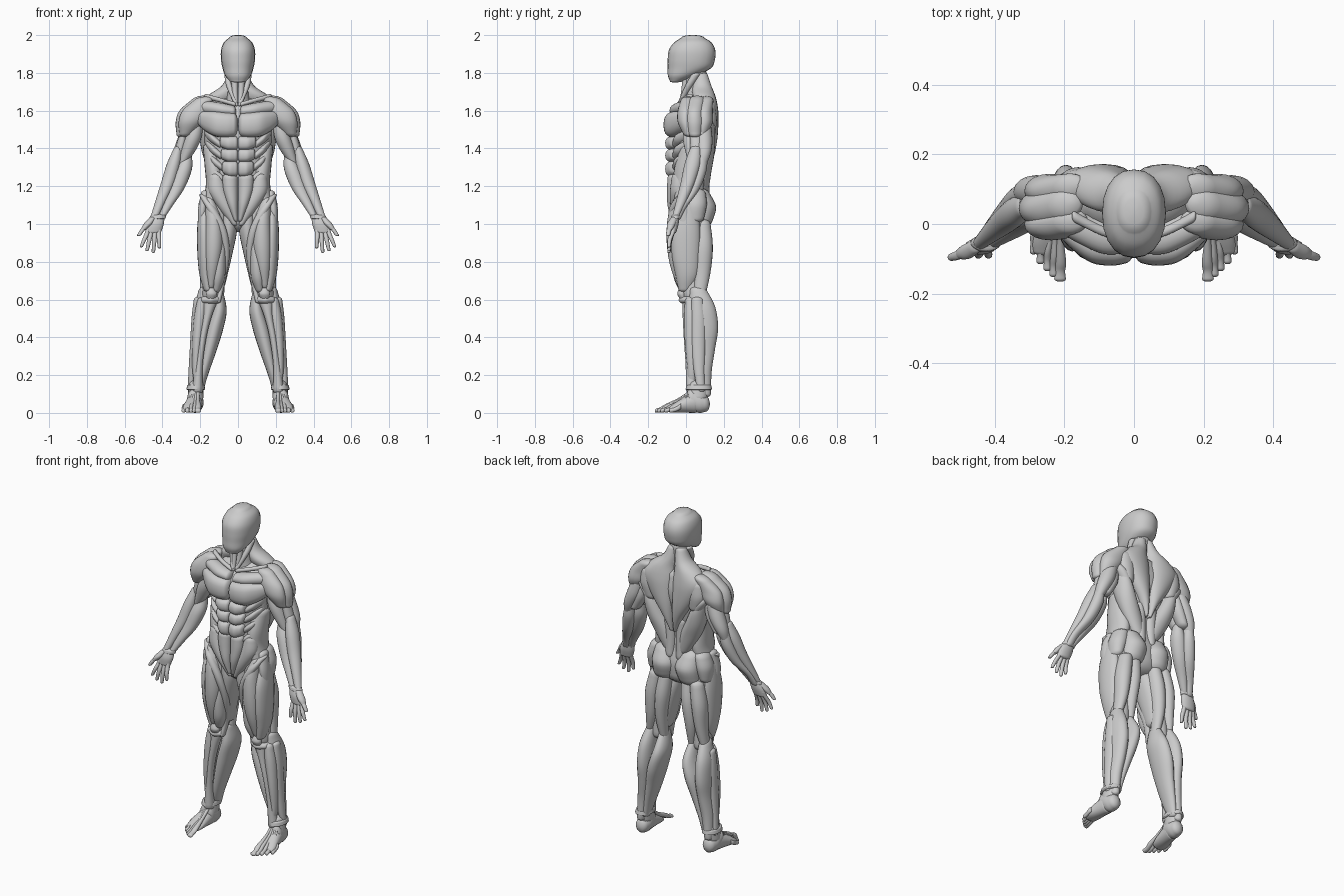
import bpy, bmesh, math
from mathutils import Vector

SIDES, STEPS = 20, 5


def spline(pts):
    """Smooth Catmull-Rom interpolation of station tuples."""
    out = []
    for i in range(len(pts) - 1):
        p = [pts[max(i - 1, 0)], pts[i], pts[i + 1], pts[min(i + 2, len(pts) - 1)]]
        for s in range(STEPS):
            t = s / STEPS
            out.append([0.5 * (2 * b + (c - a) * t + (2 * a - 5 * b + 4 * c - d) * t * t
                        + (3 * b - a - 3 * c + d) * t ** 3) for a, b, c, d in zip(*p)])
    return out + [list(pts[-1])]


def loft(name, pts, axis='z', mirror=True, cap=0.7, power=1.0):
    """Closed body through stations (x, y, z, half width, half depth); rings lie across the axis."""
    st = spline(pts)

    def cap_rings(end, inner):
        d = (Vector(end[:3]) - Vector(inner[:3])).normalized()
        r = cap * min(end[3], end[4])
        rings = []
        for k in (1, 2, 3):
            a = k * math.pi / 6.6
            rings.append(list(Vector(end[:3]) + d * r * math.sin(a))
                         + [end[3] * math.cos(a), end[4] * math.cos(a)])
        return rings

    st = cap_rings(st[0], st[1])[::-1] + st + cap_rings(st[-1], st[-2])
    bm = bmesh.new()
    rings = []
    for x, y, z, a, b in st:
        ring = []
        for k in range(SIDES):
            t = 2 * math.pi * k / SIDES
            c, s = math.cos(t), math.sin(t)
            u = a * math.copysign(abs(c) ** power, c)
            v = b * math.copysign(abs(s) ** power, s)
            off = {'x': (0, u, v), 'y': (u, 0, v), 'z': (u, v, 0)}[axis]
            ring.append(bm.verts.new((x + off[0], y + off[1], z + off[2])))
        rings.append(ring)
    for r, q in zip(rings, rings[1:]):
        for k in range(SIDES):
            n = (k + 1) % SIDES
            bm.faces.new((r[k], r[n], q[n], q[k]))
    bm.faces.new(rings[0])
    bm.faces.new(rings[-1])
    bmesh.ops.recalc_face_normals(bm, faces=bm.faces)
    me = bpy.data.meshes.new(name)
    bm.to_mesh(me)
    bm.free()
    for f in me.polygons:
        f.use_smooth = True
    ob = bpy.data.objects.new(name, me)
    bpy.context.collection.objects.link(ob)
    if mirror:
        ob.modifiers.new("Mirror", 'MIRROR').use_clip = False
    return ob


# Head, neck and inner trunk
loft("head", [(0, -.05, 1.757, .045, .035), (0, -.02, 1.785, .068, .076), (0, .018, 1.825, .082, .115),
              (0, .028, 1.87, .09, .125), (0, .032, 1.92, .09, .123), (0, .036, 1.96, .076, .1),
              (0, .036, 1.985, .048, .062)], mirror=False, cap=.33, power=.9)
loft("neck", [(0, .06, 1.6, .08, .07), (0, .05, 1.68, .058, .06), (0, .05, 1.8, .056, .06)], mirror=False)
loft("trunk", [(0, .03, 1.02, .13, .09), (0, .03, 1.1, .17, .095), (0, .02, 1.2, .15, .085), (0, .02, 1.3, .15, .085),
               (0, .03, 1.42, .175, .1), (0, .04, 1.54, .18, .11), (0, .06, 1.62, .15, .08)], mirror=False)
loft("side_neck_muscle", [(.056, .05, 1.79, .016, .022), (.045, .015, 1.73, .017, .02), (.014, -.03, 1.645, .011, .012)])
loft("throat_muscle", [(.018, 0, 1.78, .018, .018), (.016, -.01, 1.7, .015, .016), (.01, -.028, 1.63, .01, .012)])
loft("collarbone", [(.02, -.035, 1.635, .014, .012), (.09, -.02, 1.655, .014, .012), (.17, .02, 1.675, .016, .014)], axis='x')

# Chest and abdomen
loft("chest_muscle", [(.02, -.062, 1.525, .05, .062), (.06, -.066, 1.524, .053, .066), (.12, -.058, 1.53, .054, .066),
                      (.175, -.03, 1.545, .045, .052), (.22, .0, 1.565, .03, .03)], axis='x', cap=.4, power=.8)
loft("upper_chest_muscle", [(.025, -.04, 1.597, .045, .03), (.09, -.035, 1.605, .05, .036),
                            (.16, -.01, 1.615, .045, .036), (.21, .01, 1.62, .035, .03)], axis='x', cap=.5)
for i, (z, h, w) in enumerate([(1.428, .036, .095), (1.363, .035, .09), (1.292, .041, .082)]):
    loft(f"abdominal_{i + 1}", [(.012, -.068, z, .035, h), (w * .55, -.07, z, .04, h),
                                (w - .008, -.055, z + .006, .036, h * .8)], axis='x', cap=.4, power=.8)
loft("lower_abdominal", [(.042, -.062, 1.245, .04, .036), (.04, -.064, 1.18, .038, .036),
                         (.028, -.064, 1.1, .027, .034), (.012, -.05, 1.02, .012, .028)])
for i in range(4):
    z = 1.455 - .06 * i
    loft(f"rib_muscle_{i + 1}", [(.1 - .004 * i, -.048, z - .03, .024, .02), (.14 - .004 * i, -.03, z, .032, .024),
                                 (.17 - .006 * i, .01, z + .025, .03, .022)], axis='x')
loft("side_waist_muscle", [(.14, .03, 1.4, .045, .06), (.128, .015, 1.3, .048, .075),
                           (.122, .015, 1.21, .048, .08), (.14, .01, 1.13, .045, .07)])
loft("groin_muscle", [(.115, -.03, 1.25, .04, .045), (.105, -.04, 1.17, .05, .045),
                      (.06, -.045, 1.08, .04, .036), (.02, -.035, 1.0, .018, .03)])

# Back
loft("trapezius", [(.025, .08, 1.79, .03, .035), (.042, .085, 1.73, .046, .05), (.08, .095, 1.68, .08, .06),
                   (.1, .112, 1.63, .1, .055), (.092, .122, 1.57, .09, .05), (.06, .126, 1.47, .058, .042),
                   (.03, .12, 1.38, .028, .034), (.012, .112, 1.3, .01, .02)], cap=.4)
loft("shoulder_blade_muscle", [(.16, .115, 1.62, .05, .04), (.16, .118, 1.55, .055, .045), (.15, .115, 1.48, .04, .04)])
loft("armpit_muscle", [(.225, .09, 1.57, .03, .03), (.19, .11, 1.52, .036, .04), (.155, .115, 1.46, .03, .035)])
loft("broad_back_muscle", [(.18, .075, 1.54, .032, .06), (.158, .085, 1.46, .046, .068), (.13, .09, 1.37, .058, .06),
                           (.09, .09, 1.28, .06, .045), (.045, .09, 1.18, .04, .03)])
loft("spine_muscle", [(.04, .09, 1.36, .035, .035), (.036, .088, 1.25, .035, .036), (.035, .09, 1.14, .03, .036)])
loft("buttock", [(.085, .075, 1.155, .06, .055), (.078, .088, 1.09, .074, .072), (.083, .08, 1.02, .068, .062)])
loft("hip_muscle", [(.145, .05, 1.16, .045, .055), (.16, .05, 1.1, .05, .06), (.17, .045, 1.03, .035, .05)])

# Thigh
loft("thigh_core", [(.115, .02, 1.08, .075, .08), (.12, .025, .92, .075, .085), (.13, .03, .76, .055, .07),
                    (.14, .04, .62, .05, .06)])
loft("front_thigh_muscle", [(.15, -.025, 1.13, .025, .04), (.13, -.045, 1.03, .042, .052), (.128, -.052, .9, .048, .05),
                            (.135, -.042, .78, .038, .042), (.142, -.02, .67, .02, .025)])
loft("outer_thigh_muscle", [(.178, .01, 1.1, .025, .045), (.178, .0, .98, .038, .075), (.175, .0, .84, .04, .075),
                            (.17, .005, .73, .034, .06), (.16, -.005, .655, .022, .035)])
loft("inner_thigh_muscle", [(.085, -.025, .93, .025, .04), (.098, -.03, .82, .034, .046),
                            (.105, -.02, .72, .036, .046), (.115, -.005, .65, .022, .032)])
loft("groin_thigh_muscle", [(.055, -.01, 1.05, .035, .05), (.05, .01, .97, .045, .07),
                            (.07, .03, .84, .04, .07), (.095, .045, .68, .028, .045)])
loft("strap_muscle", [(.185, -.02, 1.15, .02, .025), (.14, -.065, 1.08, .025, .025), (.085, -.065, .97, .024, .024),
                      (.062, -.03, .84, .018, .024), (.08, .01, .7, .014, .022), (.105, .0, .59, .014, .018)])
loft("hip_strap_muscle", [(.175, -.005, 1.165, .02, .035), (.188, -.015, 1.07, .024, .038), (.195, 0, .96, .016, .03)])
loft("outer_hamstring", [(.135, .085, 1.0, .04, .045), (.155, .09, .88, .044, .052), (.165, .085, .74, .034, .044),
                         (.185, .07, .61, .02, .03)])
loft("inner_hamstring", [(.075, .08, 1.0, .04, .045), (.088, .088, .88, .044, .054), (.1, .085, .74, .035, .044),
                         (.095, .065, .6, .02, .03)])

# Knee and lower leg
loft("kneecap", [(.142, -.018, .655, .022, .022), (.14, -.022, .63, .03, .024), (.142, -.016, .608, .024, .02)])
loft("knee_bone", [(.105, .02, .6, .04, .022), (.145, .015, .598, .054, .026), (.185, .025, .597, .04, .02)], axis='x')
loft("shin_bone", [(.145, .01, .6, .042, .03), (.16, .01, .52, .024, .028), (.185, .012, .4, .018, .024),
                   (.205, .02, .25, .018, .022), (.215, .035, .12, .03, .035)])
loft("shin_muscle", [(.19, .025, .595, .026, .03), (.202, .03, .5, .032, .04), (.217, .03, .36, .026, .035),
                     (.222, .035, .23, .02, .028), (.212, .025, .13, .014, .018)])
loft("outer_shin_muscle", [(.214, .06, .6, .02, .03), (.218, .065, .5, .028, .04), (.23, .065, .36, .024, .038),
                           (.242, .07, .22, .02, .028), (.252, .08, .12, .014, .02)])
loft("inner_calf", [(.1, .06, .63, .025, .045), (.1, .08, .54, .04, .078), (.125, .086, .44, .046, .082),
                    (.155, .08, .32, .038, .066), (.185, .08, .2, .026, .048), (.2, .09, .12, .018, .03)])
loft("outer_calf", [(.178, .065, .65, .03, .045), (.19, .085, .56, .042, .07), (.195, .092, .45, .044, .078),
                    (.2, .09, .34, .04, .064), (.215, .088, .22, .035, .048), (.225, .1, .1, .025, .032)])
loft("ankle_band", [(.223, .068, .145, .046, .066), (.224, .068, .125, .05, .07)], cap=.15)

# Foot
loft("heel", [(.225, .1, .05, .038, .045), (.226, .07, .055, .044, .055), (.228, .03, .07, .042, .06)], axis='y')
loft("ankle", [(.222, .07, .15, .038, .055), (.225, .06, .08, .042, .055)])
loft("foot", [(.228, .05, .055, .042, .055), (.235, .0, .045, .045, .044), (.243, -.05, .03, .048, .029),
              (.246, -.08, .02, .043, .018)], axis='y')
toes = [(.212, -.158, .017), (.23, -.145, .013), (.248, -.128, .012), (.268, -.108, .012), (.288, -.08, .011)]
for i, (x, y, r) in enumerate(toes):
    b = .212 + .007 * i
    m = (x + b) / 2
    loft(f"toe_{i + 1}", [(b, .025, .115, .009, .01), (m, -.035 + .004 * i, .07 - .005 * i, .009, .012),
                          (x - .002, y + .05, .033, r * .9, .014), (x, y + .022, .018, r * .85, .012),
                          (x, y, .012, r, .011)], axis='y')

# Shoulder
for part, y, d, s in [("front", -.002, .042, -.012), ("middle", .045, .052, .004), ("rear", .096, .046, -.012)]:
    loft(f"{part}_shoulder", [(.195 + s, y + .01, 1.655, .05, d * .85), (.232 + s, y, 1.6, .074, d),
                              (.262 + s, y, 1.54, .064, d), (.288 + s, y * .7 + .015, 1.48, .034, d * .7)])

# Upper arm
loft("biceps", [(.215, .02, 1.54, .03, .03), (.235, .025, 1.46, .042, .042), (.262, .035, 1.39, .038, .04),
                (.3, .04, 1.31, .018, .022)])
loft("triceps", [(.245, .09, 1.54, .04, .04), (.275, .095, 1.45, .046, .045), (.305, .095, 1.38, .038, .038),
                 (.325, .085, 1.32, .022, .026)])
loft("inner_triceps", [(.22, .08, 1.53, .03, .036), (.24, .085, 1.44, .038, .042), (.275, .085, 1.36, .03, .034)])
loft("outer_arm_muscle", [(.288, .05, 1.48, .02, .03), (.3, .055, 1.42, .026, .034), (.32, .055, 1.35, .024, .028)])

# Forearm
loft("outer_forearm", [(.318, .05, 1.4, .022, .028), (.34, .035, 1.32, .036, .042), (.37, .01, 1.22, .037, .038),
                       (.41, -.025, 1.12, .028, .028), (.442, -.055, 1.04, .02, .018)])
loft("inner_forearm", [(.268, .05, 1.36, .024, .03), (.288, .035, 1.29, .044, .044), (.325, .008, 1.19, .042, .038),
                       (.372, -.028, 1.1, .028, .026), (.405, -.052, 1.035, .018, .018)])
loft("rear_forearm", [(.318, .085, 1.36, .025, .028), (.33, .072, 1.28, .036, .036), (.362, .035, 1.18, .034, .034),
                      (.41, -.02, 1.09, .026, .024), (.43, -.045, 1.03, .022, .018)])
loft("wrist_band", [(.422, -.053, 1.045, .042, .024), (.427, -.056, 1.03, .043, .025)], cap=.25)

# Hand
loft("palm", [(.425, -.055, 1.04, .036, .02), (.438, -.063, 1.0, .045, .024), (.448, -.068, .96, .042, .018)])
loft("thumb_base", [(.455, -.065, 1.03, .018, .018), (.478, -.078, 1.0, .022, .022), (.497, -.085, .975, .015, .016)])
loft("thumb", [(.485, -.08, .99, .014, .014), (.507, -.09, .967, .013, .013), (.523, -.095, .942, .011, .011)])
fingers = [(.48, .511, .882), (.461, .481, .862), (.44, .448, .853), (.42, .416, .877)]
for i, (x, tx, tz) in enumerate(fingers):
    m = (x + tx) / 2
    loft(f"finger_{i + 1}", [(x - .006, -.064, .985, .011, .014), (x, -.072, .955, .0125, .013),
                             (m, -.086, (.955 + tz) / 2, .0115, .012), (tx, -.09, tz, .009, .009)])
